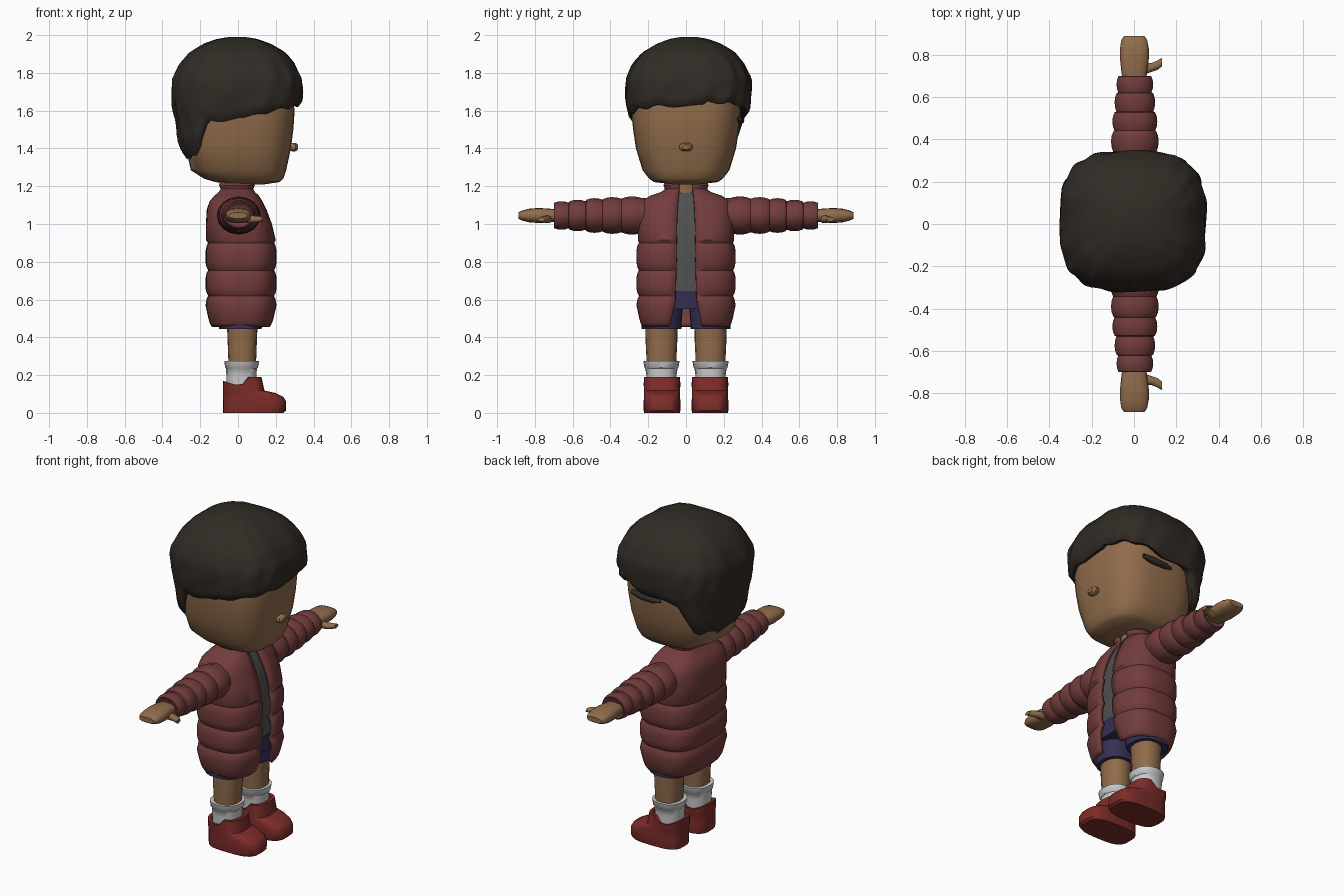
import bpy, bmesh, math

def material(name, r, g, b):
    m = bpy.data.materials.new(name)
    m.diffuse_color = (r, g, b, 1)
    return m

SKIN = material("skin", 0.28, 0.15, 0.07)
RED = material("jacket_red", 0.17, 0.045, 0.045)
HAIR = material("hair_brown", 0.03, 0.024, 0.018)
SHOE = material("shoe_red", 0.2, 0.025, 0.022)
NAVY = material("navy", 0.035, 0.03, 0.09)
DARK = material("shirt_grey", 0.08, 0.08, 0.08)

def spow(v, p):
    return math.copysign(abs(v) ** p, v)

def lerp(table, v):
    """Piecewise linear lookup in a table of (key, value), keys ascending."""
    if v <= table[0][0]:
        return table[0][1]
    for (a, p), (b, q) in zip(table, table[1:]):
        if v <= b:
            return p + (q - p) * (v - a) / (b - a)
    return table[-1][1]

def skin_rows(name, rows, mat, closed=True, caps=True, angle=40):
    """Bridge rows of points into one smooth object."""
    bm = bmesh.new()
    vs = [[bm.verts.new(p) for p in row] for row in rows]
    n = len(vs[0])
    for a, b in zip(vs, vs[1:]):
        for i in range(n if closed else n - 1):
            j = (i + 1) % n
            bm.faces.new((a[i], a[j], b[j], b[i]))
    if caps and closed:
        bm.faces.new(vs[0])
        bm.faces.new(vs[-1])
    bmesh.ops.recalc_face_normals(bm, faces=bm.faces)
    me = bpy.data.meshes.new(name)
    bm.to_mesh(me)
    bm.free()
    ob = bpy.data.objects.new(name, me)
    bpy.context.collection.objects.link(ob)
    if mat:
        me.materials.append(mat)
    bpy.ops.object.select_all(action='DESELECT')
    ob.select_set(True)
    bpy.context.view_layer.objects.active = ob
    bpy.ops.object.shade_smooth_by_angle(angle=math.radians(angle))
    return ob

def loft(name, rings, mat, n=2.5, seg=24, yc=0, put=lambda x, y, z: (x, y, z), **kw):
    """Superellipse rings (height, x_min, x_max, y_half[, front gap])."""
    rows = []
    for h, x0, x1, hy, *gap in rings:
        a0 = math.asin((gap[0] / hy) ** (n / 2)) if gap else 0
        count = seg + 1 if gap else seg
        row = []
        for i in range(count):
            a = a0 + (2 * math.pi - 2 * a0) * i / seg
            row.append(put((x0 + x1) / 2 + (x1 - x0) / 2 * spow(math.cos(a), 2 / n),
                           yc + hy * spow(math.sin(a), 2 / n), h))
        rows.append(row)
    return skin_rows(name, rows, mat, closed=len(rings[0]) == 4, **kw)

# Head, neck and nose
loft("head", [(1.21, -0.02, 0.14, 0.07), (1.222, -0.12, 0.22, 0.17), (1.24, -0.18, 0.24, 0.195),
              (1.285, -0.25, 0.255, 0.23), (1.4, -0.275, 0.28, 0.265), (1.5, -0.285, 0.293, 0.28),
              (1.6, -0.29, 0.30, 0.29), (1.75, -0.28, 0.28, 0.28), (1.86, -0.2, 0.2, 0.2)],
     SKIN, n=3, seg=32)
loft("neck", [(1.1, -0.06, 0.075, 0.07), (1.25, -0.06, 0.075, 0.07)], SKIN, n=2)
loft("nose", [(0.27, 1.395, 1.42, 0.025), (0.285, 1.385, 1.43, 0.036), (0.305, 1.385, 1.43, 0.036),
              (0.318, 1.395, 1.42, 0.022)], SKIN, seg=12, put=lambda x, y, z: (z, y, x))

# Hair: wavy shell with a high fringe and a low nape
BOTTOM = [(-0.36, 1.34), (-0.25, 1.36), (-0.16, 1.54), (0.05, 1.56), (0.2, 1.6), (0.35, 1.63)]
WIDTH = [(1.34, 0.8), (1.45, 0.9), (1.55, 0.93), (1.62, 0.975), (1.7, 0.99), (1.77, 0.98),
         (1.85, 0.87), (1.91, 0.72), (1.955, 0.5), (1.98, 0.3), (1.99, 0.12)]
rows = []
for k in range(-1, 25):
    row = []
    for i in range(96):
        a = 2 * math.pi * i / 96
        ux, uy = spow(math.cos(a), 0.68), spow(math.sin(a), 0.68)
        zb = lerp(BOTTOM, 0.33 * ux) + 0.008 * math.sin(12 * a)
        if uy > 0.3:
            zb += 0.02
        s = max(k, 0) / 24
        z = zb + (1.99 - zb) * math.sin(s * math.pi / 2)
        w = lerp(WIDTH, z) - (0.05 if k == 0 else 0)
        bump = 0.018 * math.sin(14 * a + 1.5 * math.sin(13 * z)) * (0.6 + 0.4 * math.sin(34 * z + 3 * a))
        w = w * (1 + bump) if k >= 0 else 0.78
        row.append((-0.005 + 0.35 * ux * w, 0.013 + 0.337 * uy * w,
                    z + 0.006 * math.sin(5 * a) * s * (1 - s) + (0.02 if k < 0 else 0)))
    rows.append(row)
skin_rows("hair", rows, HAIR, angle=60)
loft("hair_side_tuft", [(-0.03, 1.54, 1.555, 0.008), (0.02, 1.53, 1.565, 0.022), (0.1, 1.53, 1.57, 0.024),
                        (0.17, 1.545, 1.57, 0.008)], HAIR, seg=12, yc=0.285,
     put=lambda x, y, z: (z, y, x))

# Puffer jacket body: quilted panels between seams, open at the front
rings = []
seams = [0.455, 0.62, 0.755, 0.9]
for lo, hi in zip(seams, seams[1:]):
    hem = lo == seams[0]
    for t, d in ((0, 0.014), (0.12, 0.005), (0.3, 0), (0.7, 0), (0.9, 0.006)):
        if hem:
            d += 0.02 * (1 - t) * (t < 0.5)
        z = lo + (hi - lo) * t
        rings.append((z, -0.172 + d, 0.205 - d, 0.263 - d, lerp([(0.455, 0.085), (0.6, 0.056), (1.15, 0.04)], z)))
rings += [(0.9, -0.158, 0.192, 0.249, 0.05), (0.915, -0.17, 0.2, 0.255, 0.05), (1.0, -0.17, 0.18, 0.255, 0.048),
          (1.08, -0.165, 0.15, 0.25, 0.045), (1.12, -0.15, 0.13, 0.235, 0.042), (1.15, -0.125, 0.11, 0.19, 0.04),
          (1.17, -0.1, 0.09, 0.13, 0.038), (1.185, -0.092, 0.082, 0.112, 0.036),
          (1.205, -0.1, 0.09, 0.12, 0.036), (1.225, -0.097, 0.085, 0.112, 0.036)]
jacket = loft("jacket_body", rings, RED, n=3, seg=40)
mod = jacket.modifiers.new("thickness", 'SOLIDIFY')
mod.thickness, mod.offset = 0.022, -1

# Shirt and shorts
loft("shirt", [(0.62, -0.11, 0.168, 0.19), (0.9, -0.11, 0.165, 0.19), (1.05, -0.11, 0.135, 0.19),
               (1.13, -0.09, 0.1, 0.14), (1.165, -0.075, 0.08, 0.08)], DARK, n=3)
loft("shorts_hips", [(0.55, -0.12, 0.165, 0.215), (0.645, -0.115, 0.172, 0.205)], NAVY, n=3)

for side, s in (("left", 1), ("right", -1)):
    along = lambda x, y, z, s=s: (x, s * z, y)      # lofts run outward along the arm
    # Sleeve with quilted lobes
    rings = [(0.15, -0.1, 0.1, 0.09)]
    cuts = [0.23, 0.34, 0.44, 0.53, 0.62, 0.70]
    radii = [0.112, 0.108, 0.102, 0.092, 0.083]
    for lo, hi, r in zip(cuts, cuts[1:], radii):
        for t, f in ((0.02, 0.91), (0.25, 0.98), (0.5, 1), (0.75, 0.98), (0.98, 0.9)):
            q = r * f
            rings.append((lo + (hi - lo) * t, 0.004 - q * 1.04, 0.004 + q * 1.04, q * 0.9))
    rings += [(0.70, -0.068, 0.076, 0.062), (0.69, -0.055, 0.06, 0.045)]
    loft(side + "_sleeve", rings, RED, n=2, seg=16, yc=1.045, put=along)
    # Mitten hand and thumb
    loft(side + "_hand", [(0.66, -0.05, 0.055, 0.03), (0.72, -0.06, 0.062, 0.036), (0.78, -0.066, 0.07, 0.04),
                          (0.83, -0.066, 0.07, 0.036), (0.87, -0.06, 0.062, 0.026), (0.888, -0.048, 0.05, 0.016)],
         SKIN, n=2.6, seg=16, yc=1.045, put=along)
    loft(side + "_thumb", [(0.04, 0.705, 0.765, 0.022), (0.08, 0.718, 0.76, 0.02), (0.11, 0.728, 0.772, 0.017),
                           (0.132, 0.745, 0.785, 0.012)], SKIN, n=2, seg=10, yc=1.025,
         put=lambda x, y, z, s=s: (z, s * x, y))
    # Leg, shorts leg and sock
    y = s * 0.13
    loft(side + "_shorts_leg", [(0.445, -0.1, 0.125, 0.105), (0.6, -0.11, 0.15, 0.115)], NAVY, yc=y)
    loft(side + "_leg", [(0.15, -0.045, 0.09, 0.075), (0.3, -0.052, 0.097, 0.08), (0.38, -0.055, 0.1, 0.084),
                         (0.5, -0.06, 0.105, 0.086)], SKIN, n=2.3, seg=16, yc=y)
    loft(side + "_sock", [(0.1, -0.06, 0.1, 0.08), (0.2, -0.062, 0.098, 0.08), (0.235, -0.063, 0.1, 0.085),
                          (0.24, -0.068, 0.106, 0.09), (0.275, -0.073, 0.112, 0.096), (0.275, -0.05, 0.09, 0.078)],
         None, n=2.4, seg=16, yc=y)

    # Shoe: the top edge dips in a V at the ankle and rises at tongue and heel
    def shoe_put(x, y, z):
        if z > 0.13:
            z += lerp([(-0.08, 0.03), (0.015, 0.0), (0.045, 0.05), (0.13, 0.05)], x) * (z - 0.11) / 0.03
        return (x, y, z)
    loft(side + "_shoe", [(0, -0.078, 0.24, 0.094), (0.012, -0.08, 0.254, 0.097), (0.06, -0.08, 0.255, 0.097),
                          (0.085, -0.08, 0.24, 0.096), (0.105, -0.08, 0.2, 0.096), (0.118, -0.08, 0.14, 0.096),
                          (0.14, -0.079, 0.124, 0.097), (0.14, -0.06, 0.105, 0.08), (0.1, -0.05, 0.09, 0.07)],
         SHOE, n=3.2, seg=28, yc=s * 0.127, put=shoe_put)
